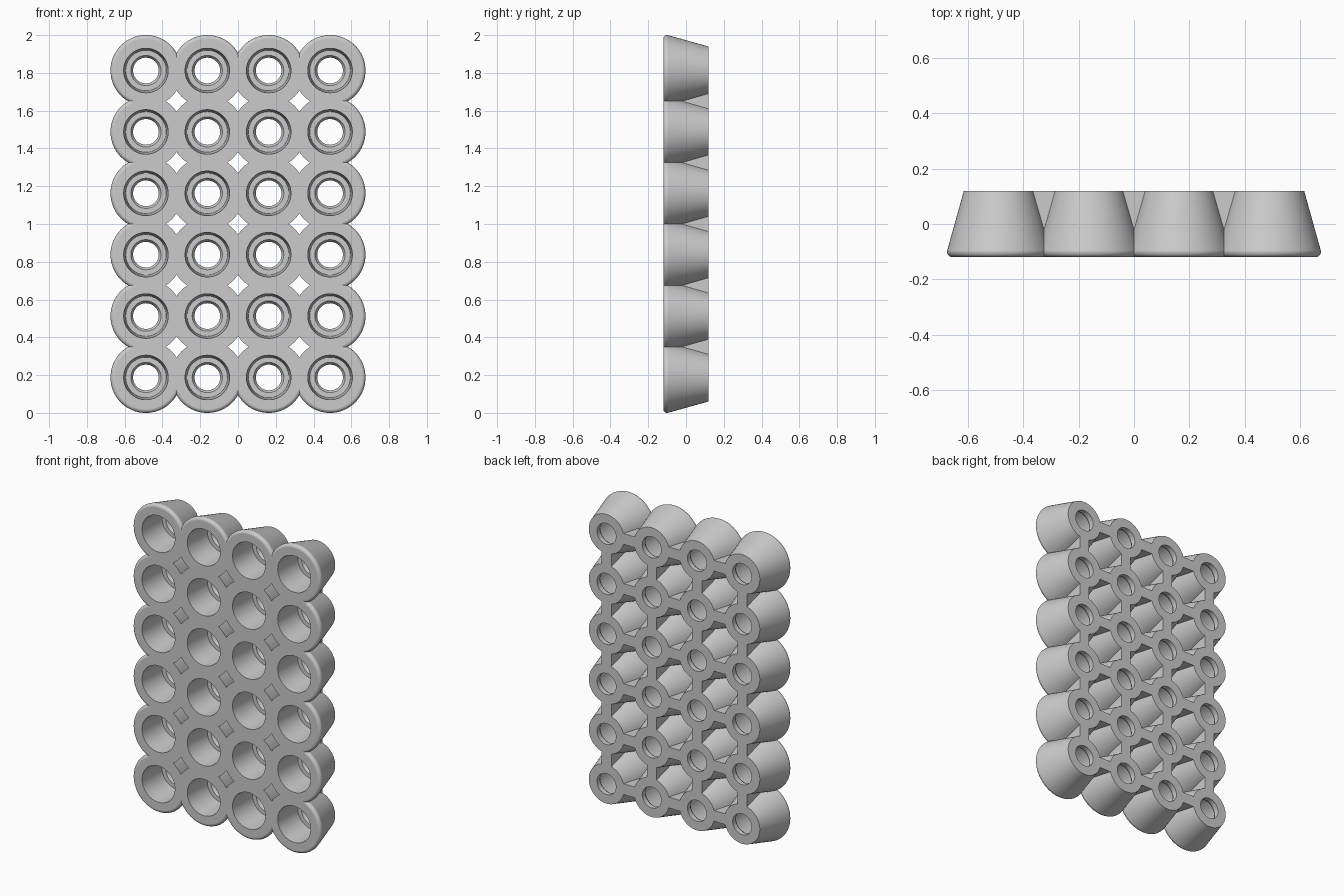
import bpy, bmesh, math

if "Cube" in bpy.data.objects:
    bpy.data.objects.remove(bpy.data.objects["Cube"])

PITCH, COLS, ROWS = 0.325, 4, 6
Y0, Y1 = -0.12, 0.12            # front and back planes
R0, R1 = 0.194, 0.127           # cone radius at front and back
FILLET, SEG, STEPS = 0.02, 64, 8
Z0 = 0.1875                     # height of the lowest row

slope = (R0 - R1) / (Y1 - Y0)
fy = Y0 + FILLET
fr = R0 - slope * FILLET - FILLET * math.sqrt(1 + slope ** 2)
start = math.atan(slope)

# Outer profiles as (radius, y): rounded rim and sharp rim
rounded, sharp = [(R1, Y1)], [(R1, Y1)]
for i in range(STEPS + 1):
    a = start + (-math.pi / 2 - start) * i / STEPS
    rounded.append((fr + FILLET * math.cos(a), fy + FILLET * math.sin(a)))
    sharp.append((R0, Y0))

# Stepped bore: wide tapered pocket, shelf, chamfered through hole
bore = [(0.068, Y1 + 0.03), (0.068, 0.09), (0.080, 0.07),
        (0.107, 0.07), (0.118, Y0), (0.118, Y0 - 0.03)]


def lathe(bm, cx, cz, profile_at):
    """Closed solid turned about the y axis; the profile may vary by angle."""
    rings = []
    for s in range(SEG):
        a = 2 * math.pi * s / SEG
        c, d = math.cos(a), math.sin(a)
        rings.append([bm.verts.new((cx + r * c, y, cz + r * d))
                      for r, y in profile_at(c, d)])
    for s in range(SEG):
        p, q = rings[s], rings[(s + 1) % SEG]
        for k in range(len(p) - 1):
            bm.faces.new((p[k], q[k], q[k + 1], p[k + 1]))
    bm.faces.new([r[0] for r in rings])
    bm.faces.new([r[-1] for r in rings])
    verts = [v for r in rings for v in r]
    bmesh.ops.remove_doubles(bm, verts=verts, dist=1e-6)


def box(bm, lo, hi):
    made = bmesh.ops.create_cube(bm, size=1)["verts"]
    for v in made:
        v.co = [lo[i] if v.co[i] < 0 else hi[i] for i in range(3)]


def to_object(bm, name):
    bmesh.ops.recalc_face_normals(bm, faces=bm.faces[:])
    mesh = bpy.data.meshes.new(name)
    bm.to_mesh(mesh)
    bm.free()
    ob = bpy.data.objects.new(name, mesh)
    bpy.context.collection.objects.link(ob)
    return ob


body, holes = bmesh.new(), bmesh.new()
for i in range(COLS):
    for j in range(ROWS):
        x = (i - (COLS - 1) / 2) * PITCH
        z = Z0 + j * PITCH

        # Tapered cup, rounded only along the outline of the whole tray
        def rim(c, d, i=i, j=j):
            e = 1e-4
            outer = ((i == 0 and c < -e) or (i == COLS - 1 and c > e) or
                     (j == 0 and d < -e) or (j == ROWS - 1 and d > e))
            return rounded if outer else sharp
        lathe(body, x, z, rim)
        lathe(holes, x, z, lambda c, d: bore)

        # Webs joining neighbouring cups at the back
        w, inset = 0.035, 0.095
        if i < COLS - 1:
            box(body, (x + inset, -0.04, z - w), (x + PITCH - inset, Y1, z + w))
        if j < ROWS - 1:
            box(body, (x - w, -0.04, z + inset), (x + w, Y1, z + PITCH - inset))

tray = to_object(body, "cup_tray")
cutter = to_object(holes, "bore_cutter")
cutter.hide_render = True

# Merge the cups and cut the bores
cut = tray.modifiers.new("bores", 'BOOLEAN')
cut.operation, cut.solver = 'DIFFERENCE', 'EXACT'
cut.use_self = True
cut.object = cutter
bpy.context.view_layer.objects.active = tray
tray.select_set(True)
bpy.ops.object.modifier_apply(modifier=cut.name)
bpy.data.objects.remove(cutter)

# Smooth walls, crisp edges
bpy.ops.object.shade_smooth_by_angle(angle=math.radians(25))
weighted = tray.modifiers.new("weighted_normals", 'WEIGHTED_NORMAL')
weighted.keep_sharp = True
